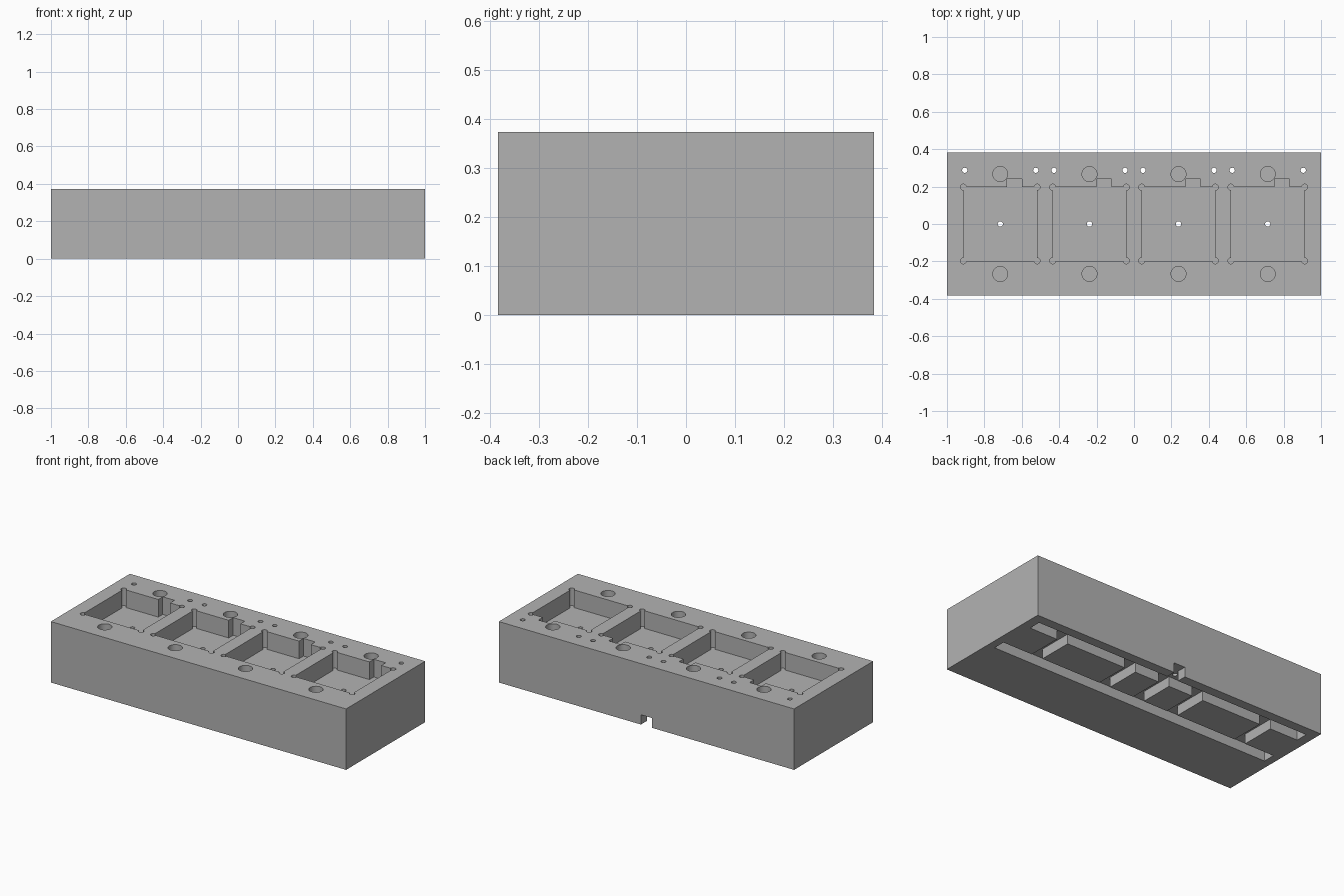
import bpy, bmesh, math

if "Cube" in bpy.data.objects:
    bpy.data.objects.remove(bpy.data.objects["Cube"])

HX, HY, HZ = 1.0, 0.3825, 0.373      # block half length, half width, height
POCKET_Z = 0.265                     # pocket floor
CHANNEL = 0.06                       # underside channel depth
CENTRES = [-0.715, -0.238, 0.238, 0.715]


def prism(name, points, z0, z1):
    """Extrude a counter-clockwise outline from z0 to z1."""
    bm = bmesh.new()
    face = bm.faces.new([bm.verts.new((x, y, z0)) for x, y in points])
    top = bmesh.ops.extrude_face_region(bm, geom=[face])
    verts = [v for v in top["geom"] if isinstance(v, bmesh.types.BMVert)]
    bmesh.ops.translate(bm, verts=verts, vec=(0, 0, z1 - z0))
    bmesh.ops.recalc_face_normals(bm, faces=bm.faces)
    mesh = bpy.data.meshes.new(name)
    bm.to_mesh(mesh)
    bm.free()
    obj = bpy.data.objects.new(name, mesh)
    bpy.context.collection.objects.link(obj)
    return obj


def rect(x0, x1, y0, y1):
    return [(x0, y0), (x1, y0), (x1, y1), (x0, y1)]


def arc(cx, cy, r, start, sweep, n):
    return [(cx + r * math.cos(math.radians(start + sweep * i / n)),
             cy + r * math.sin(math.radians(start + sweep * i / n))) for i in range(n + 1)]


def circle(cx, cy, r, n=32):
    return arc(cx, cy, r, 0, 360, n)[:-1]


def pocket_outline(cx, h=0.197, r=0.016):
    """Square pocket with relieved round corners and a side notch at the back."""
    pts = arc(cx - h, -h, r, 90, 270, 18)
    pts += arc(cx + h, -h, r, 180, 270, 18)
    pts += arc(cx + h, h, r, 270, 270, 18)
    pts += [(cx + 0.117, h), (cx + 0.117, 0.24), (cx + 0.037, 0.24), (cx + 0.037, h)]
    pts += arc(cx - h, h, r, 0, 270, 18)
    return pts


block = prism("fixture_block", rect(-HX, HX, -HY, HY), 0, HZ)
cutters = []


def cut(name, points, z0, z1):
    cutter = prism(name, points, z0, z1)
    cutter.hide_render = True
    cutters.append(cutter)
    mod = block.modifiers.new(name, 'BOOLEAN')
    mod.operation = 'DIFFERENCE'
    mod.solver = 'EXACT'
    mod.object = cutter


# Underside: two long channels, cross channels and the back outlet
W = 0.0375
cut("centre_channel", rect(-0.952, 0.952, -W, W), -0.1, CHANNEL)
cut("back_channel", rect(-0.942, 0.942, 0.287 - W, 0.287 + W), -0.1, CHANNEL)
for x in CENTRES:
    cut("cross_channel", rect(x - W, x + W, 0, 0.287), -0.1, CHANNEL)
cut("outlet_channel", rect(-W, W, 0, HY + 0.1), -0.1, CHANNEL)

# Top: pockets, blind round holes and through holes
for x in CENTRES:
    cut("pocket", pocket_outline(x), POCKET_Z, HZ + 0.1)
    cut("pocket_hole", circle(x, 0, 0.014, 20), -0.1, HZ + 0.1)
    for y in (-0.267, 0.267):
        cut("round_hole", circle(x, y, 0.04), POCKET_Z, HZ + 0.1)
    for dx in (-0.19, 0.19):
        cut("pin_hole", circle(x + dx, 0.287, 0.014, 20), -0.1, HZ + 0.1)

# Bake the cuts and remove the cutters
depsgraph = bpy.context.evaluated_depsgraph_get()
baked = bpy.data.meshes.new_from_object(block.evaluated_get(depsgraph))
block.modifiers.clear()
block.data = baked
for c in cutters:
    bpy.data.objects.remove(c, do_unlink=True)

# Single grey finish
grey = bpy.data.materials.new("grey")
grey.diffuse_color = (0.45, 0.45, 0.45, 1)
grey.use_nodes = True
grey.node_tree.nodes["Principled BSDF"].inputs["Base Color"].default_value = grey.diffuse_color
block.data.materials.clear()
block.data.materials.append(grey)

bpy.context.view_layer.objects.active = block
block.select_set(True)
bpy.ops.object.shade_smooth_by_angle(angle=math.radians(30))
